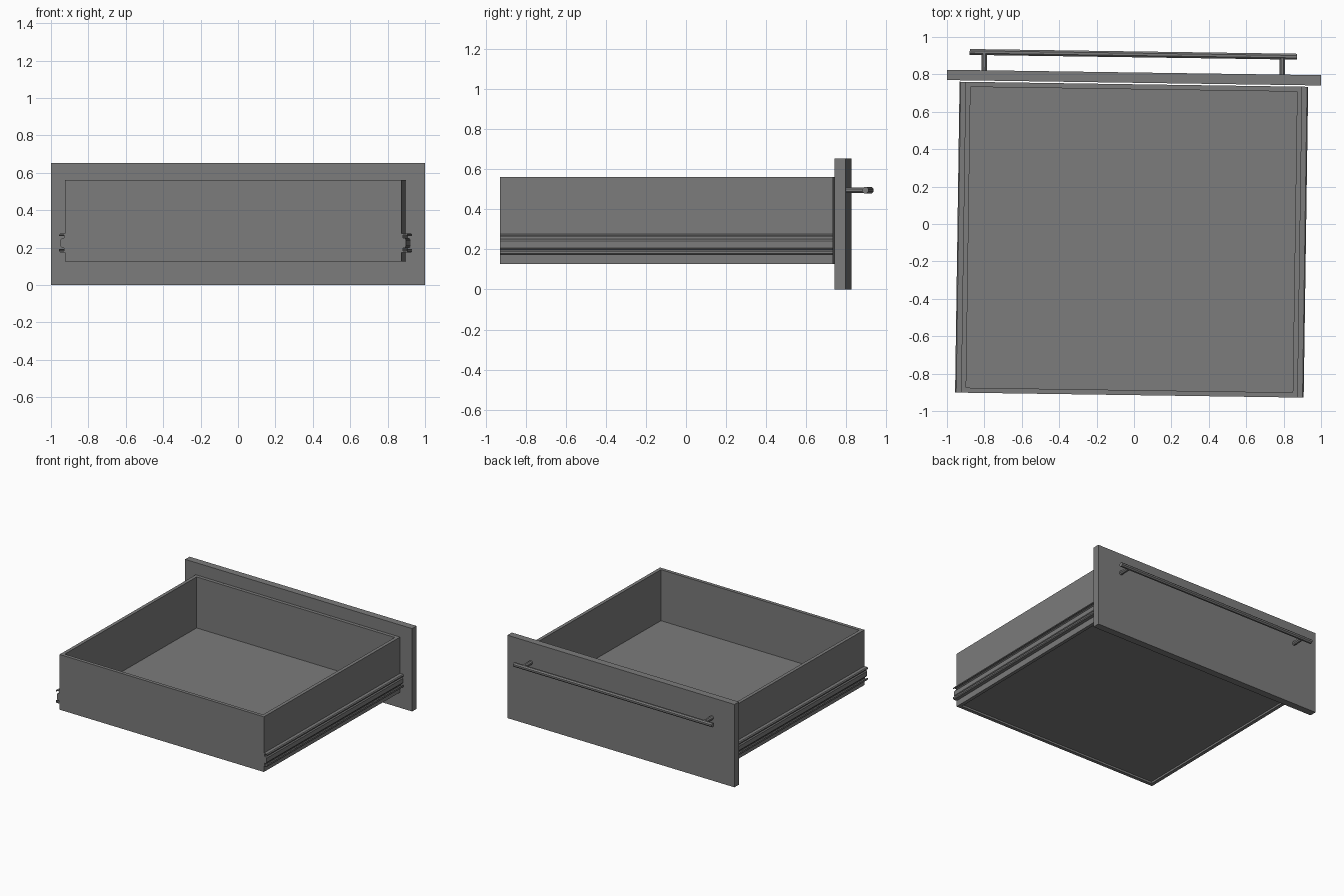
import bpy, bmesh, math
from mathutils import Matrix, Vector

cube = bpy.data.objects.get("Cube")
if cube:
    bpy.data.objects.remove(cube, do_unlink=True)

YAW = -0.0145      # whole drawer is turned very slightly
CX = -0.0115       # sideways centre before the turn
HALF = 0.90        # half width of the drawer box
Y0, Y1 = -0.915, 0.747

grey = bpy.data.materials.new("mid grey")
grey.use_nodes = True
grey.diffuse_color = (0.2, 0.2, 0.2, 1)
bsdf = next(n for n in grey.node_tree.nodes if n.type == 'BSDF_PRINCIPLED')
bsdf.inputs["Base Color"].default_value = (0.2, 0.2, 0.2, 1)


def finish(name, bm):
    bmesh.ops.recalc_face_normals(bm, faces=bm.faces[:])
    mesh = bpy.data.meshes.new(name)
    bm.to_mesh(mesh)
    bm.free()
    mesh.materials.append(grey)
    obj = bpy.data.objects.new(name, mesh)
    bpy.context.collection.objects.link(obj)
    obj.rotation_euler.z = YAW
    return obj


def block(x0, x1, y0, y1, z0, z1):
    bm = bmesh.new()
    size = Matrix.Diagonal((x1 - x0, y1 - y0, z1 - z0, 1))
    place = Matrix.Translation(((x0 + x1) / 2, (y0 + y1) / 2, (z0 + z1) / 2))
    bmesh.ops.create_cube(bm, size=1, matrix=place @ size)
    return bm


def rod(name, a, b, radius, sides=8):
    a, b = Vector(a), Vector(b)
    bm = bmesh.new()
    turn = (b - a).to_track_quat('Z', 'Y').to_matrix().to_4x4()
    spin = Matrix.Rotation(math.pi / sides, 4, 'Z')
    bmesh.ops.create_cone(bm, cap_ends=True, segments=sides, radius1=radius,
                          radius2=radius, depth=(b - a).length,
                          matrix=Matrix.Translation((a + b) / 2) @ turn @ spin)
    return finish(name, bm)


def rail(name, profile, side):
    # closed (outward offset, z) profile swept along the box side
    bm = bmesh.new()
    verts = [bm.verts.new((CX + side * (HALF + d), Y0, z)) for d, z in profile]
    face = bm.faces.new(verts)
    ext = bmesh.ops.extrude_face_region(bm, geom=[face])
    moved = [v for v in ext["geom"] if isinstance(v, bmesh.types.BMVert)]
    bmesh.ops.translate(bm, verts=moved, vec=(0, Y1 - Y0, 0))
    return finish(name, bm)


# Front panel
finish("drawer_front", block(CX - 1, CX + 1, 0.755, 0.81, 0, 0.653))

# Open box: deep pocket above the floor, shallow recess below it
bm = block(CX - HALF, CX + HALF, Y0, Y1, 0.127, 0.562)
bm.normal_update()
for sign, depth in ((1, 0.402), (-1, 0.015)):
    face = next(f for f in bm.faces if f.normal.z * sign > 0.9)
    bmesh.ops.inset_region(bm, faces=[face], thickness=0.038)
    pocket = bmesh.ops.extrude_discrete_faces(bm, faces=[face])["faces"][0]
    bmesh.ops.translate(bm, verts=pocket.verts[:], vec=(0, 0, -sign * depth))
    bm.normal_update()
finish("drawer_box", bm)

# Runners: thin channel with lipped flanges and a bevelled inner slide
channel = [(0, 0.174), (0.026, 0.174), (0.032, 0.180), (0.032, 0.192),
           (0.027, 0.192), (0.027, 0.181), (0.006, 0.181), (0.006, 0.269),
           (0.027, 0.269), (0.027, 0.262), (0.032, 0.262), (0.032, 0.270),
           (0.026, 0.276), (0, 0.276)]
slide = [(0.006, 0.198), (0.016, 0.198), (0.024, 0.208),
         (0.024, 0.242), (0.016, 0.252), (0.006, 0.252)]
for side, word in ((1, "left"), (-1, "right")):
    rail("runner_channel_" + word, channel, side)
    rail("runner_slide_" + word, slide, side)

# Bar handle on two posts
HX, HY, HZ = -0.0165, 0.907, 0.495
rod("handle_bar", (HX - 0.875, HY, HZ), (HX + 0.875, HY, HZ), 0.017)
for side, word in ((1, "left"), (-1, "right")):
    x = HX + side * 0.797
    rod("handle_post_" + word, (x, 0.80, HZ), (x, HY, HZ), 0.016)
